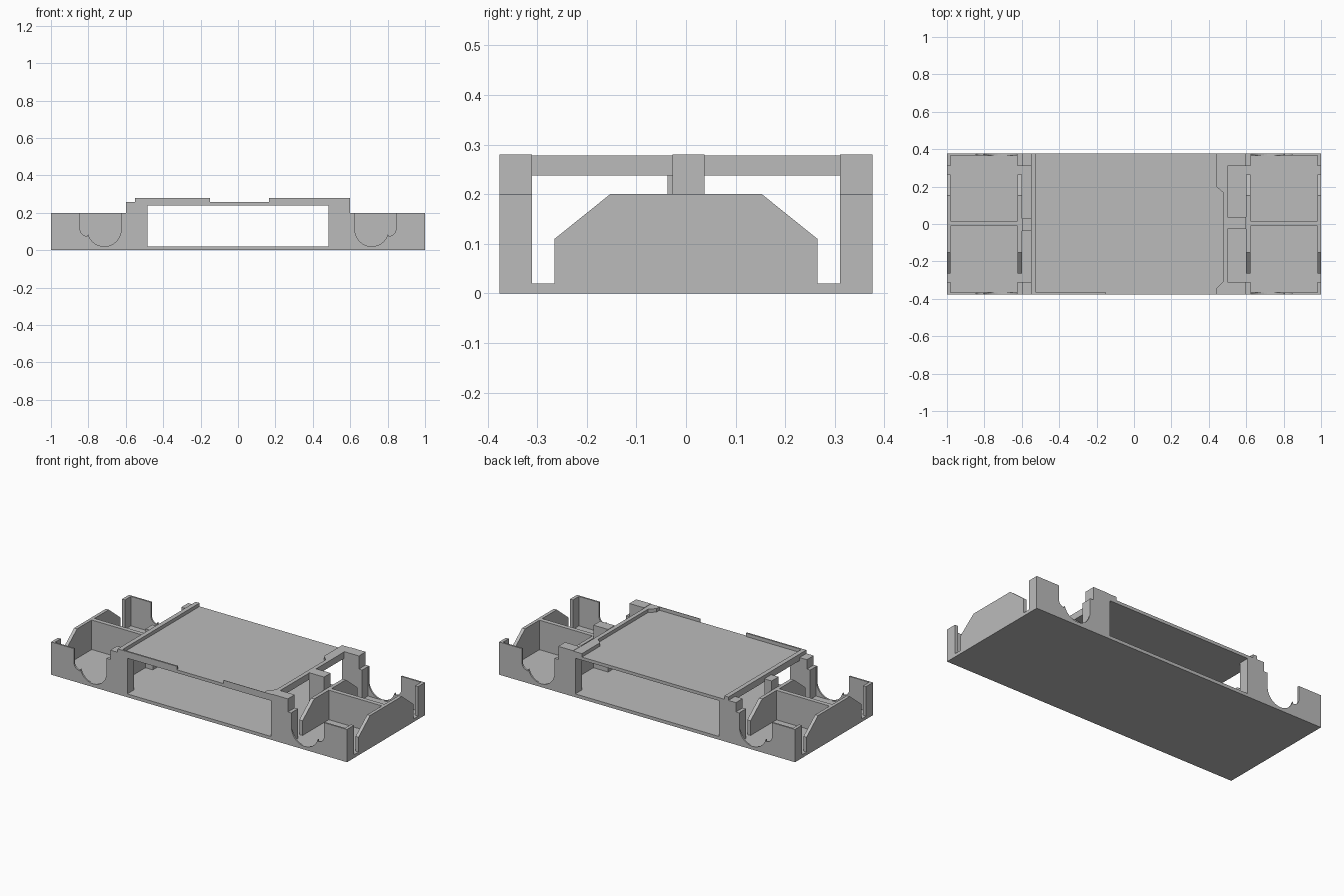
import bpy
import bmesh
from math import cos, sin, radians
from mathutils import Vector

if "Cube" in bpy.data.objects:
    bpy.data.objects.remove(bpy.data.objects["Cube"])

grey = bpy.data.materials.new("plain_grey")
grey.use_nodes = True
colour = (0.5, 0.5, 0.5, 1)
grey.diffuse_color = colour
grey.node_tree.nodes["Principled BSDF"].inputs["Base Color"].default_value = colour

W = 0.376      # half width
FLOOR = 0.02   # floor thickness
WALL = 0.2     # bay wall height
POST = 0.31    # inner edge of the corner posts


def prism(name, outline, axis, low, high):
    """Extrude a 2D outline along an axis (x: yz, y: xz, z: xy)."""
    place = {"x": lambda a, b: (low, a, b),
             "y": lambda a, b: (a, low, b),
             "z": lambda a, b: (a, b, low)}[axis]
    bm = bmesh.new()
    face = bm.faces.new([bm.verts.new(place(a, b)) for a, b in outline])
    moved = bmesh.ops.extrude_face_region(bm, geom=[face])["geom"]
    step = Vector([high - low if k == axis else 0 for k in "xyz"])
    bmesh.ops.translate(bm, vec=step,
                        verts=[v for v in moved if isinstance(v, bmesh.types.BMVert)])
    bmesh.ops.recalc_face_normals(bm, faces=bm.faces)
    mesh = bpy.data.meshes.new(name)
    bm.to_mesh(mesh)
    bm.free()
    mesh.materials.append(grey)
    obj = bpy.data.objects.new(name, mesh)
    bpy.context.collection.objects.link(obj)
    return obj


def box(name, x, y, z):
    x, y = sorted(x), sorted(y)
    return prism(name, [(x[0], y[0]), (x[1], y[0]), (x[1], y[1]), (x[0], y[1])], "z", *z)


box("floor", (-1, 1), (-W, W), (0, FLOOR))

# Bay side wall with a stepped, round-bottomed notch
arc = [(0.715 + 0.09 * cos(radians(a)), 0.11 + 0.09 * sin(radians(a)))
       for a in range(180, 346, 11)]
shoulder = [(0.805 + 0.04 * sin(radians(a)), 0.115 - 0.04 * cos(radians(a)))
            for a in range(0, 91, 15)]
notch = [(0.625, WALL)] + arc + shoulder + [(0.845, WALL)]
side_profile = [(0.6, FLOOR), (0.6, WALL)] + notch + [(1, WALL), (1, FLOOR)]

# Bay cross wall: a hump with sloping shoulders
hump = [(-0.265, FLOOR), (-0.265, 0.11), (-0.153, WALL),
        (0.153, WALL), (0.265, 0.11), (0.265, FLOOR)]

for sx, end in ((1, "left"), (-1, "right")):
    prism(end + "_end_wall", hump, "x", sx * 0.98, sx)
    prism(end + "_inner_wall", hump, "x", sx * 0.6, sx * 0.622)
    box(end + "_bay_divider", (sx * 0.622, sx * 0.98), (-0.012, 0.015), (FLOOR, WALL))
    for sy, side in ((-1, "front"), (1, "back")):
        tag = end + "_" + side
        prism(tag + "_bay_side", [(sx * x, z) for x, z in side_profile],
              "y", sy * (W - 0.01), sy * W)
        for part, a, b in (("_corner", 0.98, 1), ("_inner_corner", 0.6, 0.622)):
            box(tag + part, (sx * a, sx * b), (sy * POST, sy * (W - 0.01)), (FLOOR, WALL))
        # Legs carrying the deck
        box(tag + "_leg", (sx * 0.485, sx * 0.6), (sy * POST, sy * W), (FLOOR, 0.238))

# Centre posts and the raised caps above the legs
box("left_centre_post", (0.5, 0.6), (-0.027, 0.037), (FLOOR, 0.28))
box("right_centre_post", (-0.6, -0.55), (-0.037, 0.03), (FLOOR, 0.238))
box("right_centre_cap", (-0.6, -0.55), (-0.037, 0.03), (0.238, 0.257))
for sy, side in ((-1, "front"), (1, "back")):
    box("left_" + side + "_cap", (0.5, 0.6), (sy * POST, sy * W), (0.238, 0.28))
    box("right_" + side + "_cap", (-0.6, -0.55), (sy * POST, sy * W), (0.238, 0.257))

# Deck plate with its rims
box("deck", (-0.55, 0.5), (-W, W), (0.238, 0.257))
box("right_rim", (-0.55, -0.523), (-W, W), (0.257, 0.278))
box("front_rim", (-0.523, -0.15), (-W, -W + 0.01), (0.257, 0.278))
box("front_lip", (0.165, 0.44), (-W, -W + 0.003), (0.257, 0.278))
prism("left_rim", [(0.5, -W), (0.5, W), (0.44, W), (0.44, 0.2), (0.475, 0.17),
                   (0.475, -0.31), (0.44, -0.345), (0.44, -W)], "z", 0.257, 0.278)
